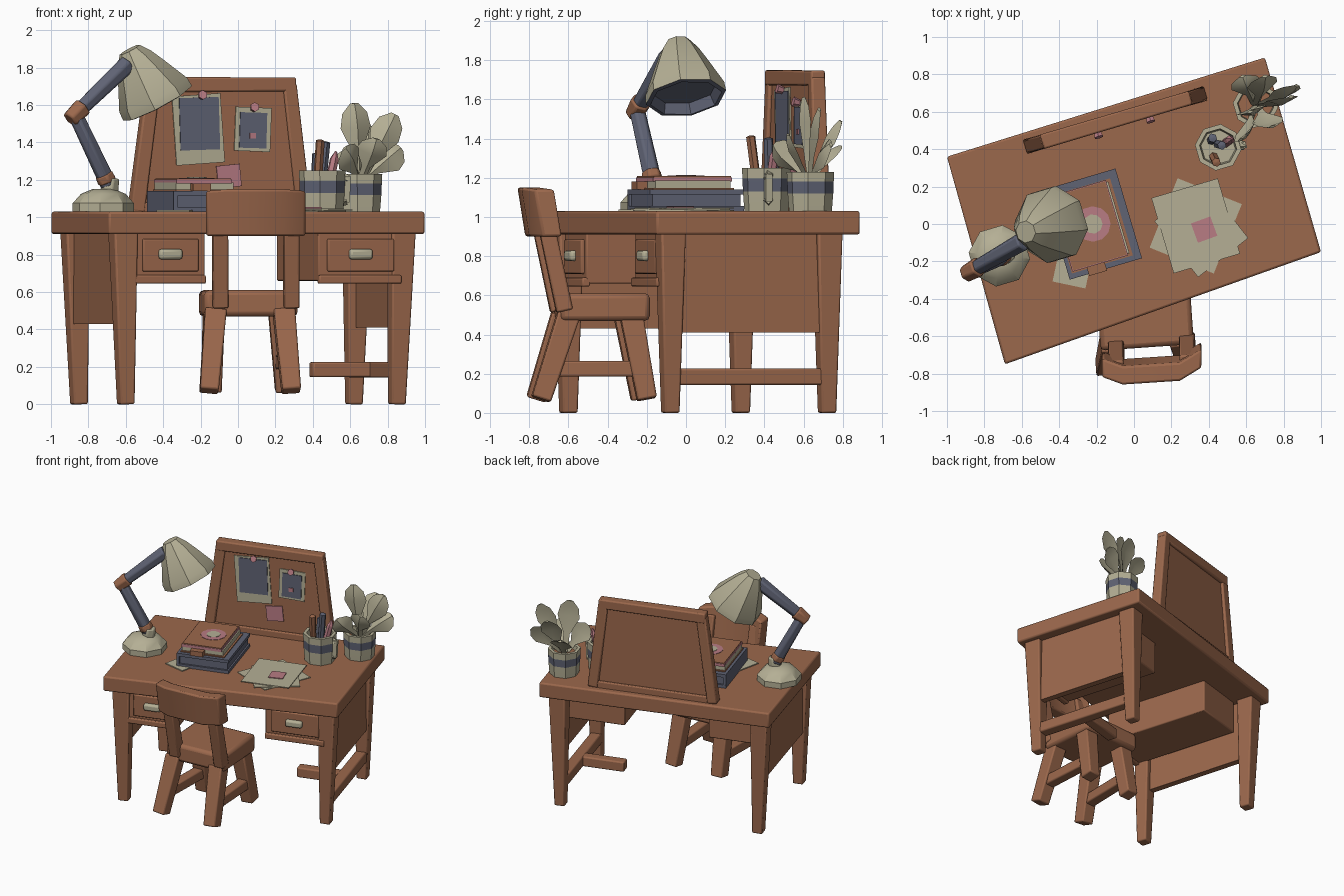
import bpy, bmesh, math
from mathutils import Vector as V

if "Cube" in bpy.data.objects:
    bpy.data.objects.remove(bpy.data.objects["Cube"])

def material(name, rgb):
    m = bpy.data.materials.new(name)
    m.diffuse_color = (*rgb, 1)
    m.use_nodes = True
    m.node_tree.nodes["Principled BSDF"].inputs["Base Color"].default_value = m.diffuse_color
    return m

BROWN = material("warm_brown_wood", (0.33, 0.138, 0.072))
CREAM = material("sage_cream", (0.46, 0.43, 0.30))
SLATE = material("slate_blue", (0.115, 0.125, 0.175))
PINK = material("dusty_pink", (0.48, 0.20, 0.23))

A = math.radians(16.5)
UX, VX = V((math.cos(A), math.sin(A), 0)), V((-math.sin(A), math.cos(A), 0))
Z = V((0, 0, 1))

def L(u, v, z):
    """Desk-aligned coordinates to world."""
    return V((0.0025, 0.0875, 0)) + UX * u + VX * v + Z * z

def loft(name, rings, mats, bevel=0.0):
    """Skin closed rings; mats is one material or one per section."""
    if not isinstance(mats, (list, tuple)):
        mats = [mats] * (len(rings) - 1)
    slots = list(dict.fromkeys(mats))
    bm = bmesh.new()
    rows = [[bm.verts.new(p) for p in r] for r in rings]
    n = len(rows[0])
    for k, m in enumerate(mats):
        for i in range(n):
            j = (i + 1) % n
            f = bm.faces.new((rows[k][i], rows[k][j], rows[k + 1][j], rows[k + 1][i]))
            f.material_index = slots.index(m)
    bm.faces.new(rows[0][::-1]).material_index = slots.index(mats[0])
    bm.faces.new(rows[-1]).material_index = slots.index(mats[-1])
    bmesh.ops.recalc_face_normals(bm, faces=bm.faces)
    me = bpy.data.meshes.new(name)
    bm.to_mesh(me)
    bm.free()
    for m in slots:
        me.materials.append(m)
    ob = bpy.data.objects.new(name, me)
    bpy.context.collection.objects.link(ob)
    if bevel:
        b = ob.modifiers.new("soft_edges", 'BEVEL')
        b.width, b.segments = bevel, 2
    return ob

def ring(c, d, r, n=8, ref=UX):
    """Regular polygon round axis d with flat sides facing ref."""
    d = V(d).normalized()
    x = (ref - d * ref.dot(d)).normalized()
    y = d.cross(x)
    a = [(i + 0.5) * math.tau / n for i in range(n)]
    return [V(c) + x * (r * math.cos(t)) + y * (r * math.sin(t)) for t in a]

def bar(name, a, b, sa, sb, mat=BROWN, n=4, ref=UX, bevel=0.01):
    """Tapered bar; sa and sb are widths across flats."""
    a, b = V(a), V(b)
    if abs((b - a).normalized().dot(ref)) > 0.95:
        ref = Z
    k = 0.5 / math.cos(math.pi / n)
    return loft(name, [ring(a, b - a, sa * k, n, ref), ring(b, b - a, sb * k, n, ref)], mat, bevel)

def box(name, u, v, z, mat=BROWN, bevel=0.008):
    q = [(u[0], v[0]), (u[1], v[0]), (u[1], v[1]), (u[0], v[1])]
    return loft(name, [[L(*p, h) for p in q] for h in z], mat, bevel)

def sheet(name, c, w, d, deg, z, t, mat, bevel=0.0):
    """Flat rectangle lying on the desk, in world coordinates."""
    x = V((math.cos(math.radians(deg)), math.sin(math.radians(deg)), 0))
    y = Z.cross(x)
    q = [V((*c, 0)) + x * w * i / 2 + y * d * j / 2 for i, j in ((-1, -1), (1, -1), (1, 1), (-1, 1))]
    return loft(name, [[p + Z * z for p in q], [p + Z * (z + t) for p in q]], mat, bevel)

def turned(name, c, axis, profile, mats, n=8):
    axis = V(axis).normalized()
    return loft(name, [ring(V(c) + axis * h, axis, r, n) for r, h in profile], mats)

# Desk top and legs
top = [(-0.69, -0.75), (1.0, -0.15), (0.70, 0.89), (-1.0, 0.36)]
loft("desk_top", [[V((x, y, z)) for x, y in top] for z in (0.91, 1.03)], BROWN, 0.012)
feet = {"front_left": (-0.60, -0.60), "front_right": (0.85, -0.08),
        "back_right": (0.62, 0.72), "back_left": (-0.85, 0.28)}
for n, (x, y) in feet.items():
    bar("desk_leg_" + n, (x, y, 0), (x * 1.025, y, 0.93), 0.08, 0.132)

# Side panels, side stretcher and its inward stub
for s, z0 in (("left", 0.43), ("right", 0.41)):
    p, q = V((*feet["front_" + s], 0)), V((*feet["back_" + s], 0))
    if s == "left":
        p, q = p - UX * 0.02, q - UX * 0.02
    else:
        p, q = p + UX * 0.02, q + UX * 0.02
    o = UX * 0.025
    loft(s + "_side_panel", [[e + Z * z for e in (p - o, p + o, q + o, q - o)] for z in (z0, 0.92)], BROWN)
bar("side_stretcher", (0.85, -0.08, 0.185), (0.62, 0.72, 0.185), 0.085, 0.085)
bar("stretcher_stub", (0.73, 0.32, 0.185), (0.39, 0.22, 0.185), 0.08, 0.08)

# Drawers: body, face, framing rails and pull
for s, u0, u1, v in (("left", -0.74, -0.34, -0.52), ("right", 0.31, 0.77, -0.455)):
    box(s + "_drawer_body", (u0, u1), (v, 0.33), (0.66, 0.92))
    box(s + "_drawer_face", (u0 + 0.05, u1 - 0.04), (v - 0.018, v + 0.02), (0.71, 0.885))
    box(s + "_drawer_rail", (u0, u1), (v - 0.022, v + 0.02), (0.645, 0.69))
    m = (u0 + u1) / 2
    box(s + "_drawer_pull", (m - 0.065, m + 0.065), (v - 0.045, v), (0.775, 0.83), CREAM, 0.015)

# Pinboard frame and panel
bl, br, tr, tl = (-0.43, 1.03), (0.50, 1.03), (0.42, 1.71), (-0.34, 1.71)
loft("pinboard_panel", [[L(u, v, z) for u, z in (bl, br, tr, tl)] for v in (0.458, 0.495)], BROWN)
for n, a, b in (("left", bl, tl), ("right", br, tr), ("top", tl, tr)):
    e = 0.035 if n == "top" else 0
    bar("pinboard_frame_" + n, L(a[0] - e, 0.478, a[1]), L(b[0] + e, 0.478, b[1]), 0.08, 0.075)
box("pinboard_frame_bottom", (-0.46, 0.53), (0.44, 0.515), (1.02, 1.08))

# Pinned pictures and note
def pinned(name, u, z, w, h, v, mat, tilt=0.0):
    q = [(i * w / 2, j * h / 2) for i, j in ((-1, -1), (1, -1), (1, 1), (-1, 1))]
    c, s = math.cos(tilt), math.sin(tilt)
    return loft(name, [[L(u + a * c - b * s, y, z + a * s + b * c) for a, b in q] for y in (v, v + 0.007)], mat)
pinned("large_picture_paper", -0.09, 1.47, 0.27, 0.37, 0.448, CREAM, 0.07)
pinned("large_picture_image", -0.085, 1.50, 0.22, 0.28, 0.442, SLATE, 0.03)
pinned("small_picture_paper", 0.214, 1.47, 0.20, 0.235, 0.448, CREAM, -0.04)
pinned("small_picture_image", 0.214, 1.465, 0.15, 0.19, 0.442, SLATE, -0.03)
pinned("small_picture_mark", 0.21, 1.435, 0.035, 0.03, 0.436, PINK)
pinned("pinned_note", 0.08, 1.22, 0.13, 0.12, 0.446, PINK, 0.1)
for u, z in ((-0.075, 1.645), (0.215, 1.58)):
    bar("push_pin", L(u, 0.45, z), L(u, 0.415, z + 0.01), 0.03, 0.045, PINK, 6, bevel=0)

# Desk lamp
turned("lamp_base", (-0.72, -0.17, 1.03), Z,
       [(0.165, 0), (0.165, 0.045), (0.12, 0.095), (0.06, 0.12)], CREAM)
shoulder, elbow, wrist = V((-0.69, -0.165, 1.17)), V((-0.87, -0.25, 1.55)), V((-0.62, -0.11, 1.80))
bar("lamp_neck", (-0.69, -0.165, 1.12), shoulder + V((0.01, 0, 0.04)), 0.09, 0.085, CREAM, 6)
bar("lamp_lower_arm", shoulder, elbow, 0.085, 0.075, SLATE, 6)
bar("lamp_upper_arm", elbow, wrist + V((0.03, 0.02, 0.02)), 0.075, 0.095, SLATE, 6)
d = (wrist - elbow).normalized()
bar("lamp_elbow", elbow - d * 0.045, elbow + d * 0.06, 0.085, 0.10, BROWN, 6)
d = (elbow - shoulder).normalized()
bar("lamp_lower_joint", shoulder + d * 0.02, shoulder + d * 0.07, 0.095, 0.09, BROWN, 6)
turned("lamp_shade", (-0.43, 0.0, 1.61), (-0.46, -0.13, 0.88),
       [(0.165, 0.05), (0.185, -0.005), (0.208, 0.0), (0.205, 0.05), (0.135, 0.20), (0.10, 0.27), (0.06, 0.325)],
       [SLATE, SLATE, CREAM, CREAM, CREAM, CREAM])

# Stack of books
sheet("loose_page_under_books", (-0.31, -0.15), 0.18, 0.36, -12, 1.03, 0.008, CREAM)
deg = 16.5
for i, z in enumerate((1.03, 1.115)):
    sheet(f"big_book_cover_{i}", (-0.22, 0.0), 0.40, 0.50, deg, z, 0.025, SLATE)
sheet("big_book_spine", (-0.405, -0.055), 0.02, 0.50, deg, 1.03, 0.11, SLATE)
sheet("big_book_pages", (-0.22, 0.0), 0.375, 0.47, deg, 1.05, 0.07, SLATE)
sheet("thin_book_cover", (-0.23, -0.01), 0.34, 0.43, deg, 1.14, 0.008, BROWN)
sheet("thin_book_pages", (-0.235, -0.01), 0.32, 0.40, deg, 1.145, 0.04, CREAM)
sheet("top_book_edge", (-0.24, -0.01), 0.31, 0.42, deg, 1.18, 0.022, PINK)
sheet("top_book_cover", (-0.24, -0.01), 0.30, 0.41, deg, 1.20, 0.008, BROWN)
sheet("book_ribbon", (-0.20, -0.235), 0.10, 0.06, deg, 1.14, 0.04, BROWN)
turned("cover_ring", (-0.22, 0.0, 1.205), Z, [(0.095, 0), (0.095, 0.006)], PINK, 12)
turned("cover_dot", (-0.22, 0.0, 1.207), Z, [(0.052, 0), (0.052, 0.007)], CREAM, 10)

# Loose papers and sticky note
for i, (c, w, h, r) in enumerate((((0.33, -0.01), 0.37, 0.40, -22), ((0.36, -0.03), 0.34, 0.38, 38),
                                  ((0.33, -0.01), 0.37, 0.42, 16.5))):
    sheet(f"loose_paper_{i}", c, w, h, r, 1.03 + i * 0.006, 0.006, CREAM)
sheet("sticky_note", (0.375, -0.03), 0.11, 0.11, 20, 1.048, 0.006, PINK)

# Pen mug and plant pot share a banded, hollow profile
def banded(name, c, r, h):
    turned(name, (*c, 1.03), Z,
           [(r * 0.9, 0), (r * 0.96, h * 0.45), (r * 0.98, h * 0.75), (r, h), (r * 0.8, h), (r * 0.74, h * 0.7)],
           [CREAM, SLATE, CREAM, CREAM, CREAM])
banded("pen_mug", (0.45, 0.41), 0.125, 0.22)
for a, b in (((0.55, 0.42, 1.22), (0.588, 0.42, 1.20)), ((0.583, 0.42, 1.22), (0.575, 0.42, 1.08)),
             ((0.58, 0.42, 1.09), (0.54, 0.42, 1.08))):
    bar("mug_handle", a, b, 0.035, 0.035, CREAM, 4, bevel=0)
for n, a, b, m in (("brown_pencil", (0.42, 0.37, 1.1), (0.44, 0.33, 1.41), BROWN),
                   ("slate_pen", (0.44, 0.43, 1.1), (0.47, 0.42, 1.40), SLATE),
                   ("second_slate_pen", (0.41, 0.44, 1.1), (0.42, 0.46, 1.34), SLATE),
                   ("pink_pencil", (0.47, 0.42, 1.1), (0.515, 0.45, 1.31), PINK)):
    a, b = V(a), V(b)
    bar(n, a, b, 0.042, 0.042, m, 6, bevel=0)
    bar(n + "_tip", b, b + (b - a) * (0.2 if m == PINK else 0.02), 0.042, 0.01, m, 6, bevel=0)
pot = V((0.65, 0.635, 1.0))
banded("plant_pot", pot[:2], 0.122, 0.20)
turned("pot_soil", pot + Z * 0.16, Z, [(0.1, 0), (0.1, 0.03)], BROWN)

# Broad angular leaves
for tip in ((0.62, 0.60, 1.61), (0.84, 0.68, 1.55), (0.87, 0.74, 1.37), (0.58, 0.79, 1.36),
            (0.57, 0.45, 1.37), (0.70, 0.79, 1.49), (0.74, 0.52, 1.42)):
    a = pot + Z * 0.18
    d = V(tip) - a
    side = d.cross(V((0.3, -1, 0.35))).normalized()
    nrm = side.cross(d).normalized()
    rows = [(0, 0.02, 0), (0.38, 0.024, 0.01), (0.70, 0.085, 0.02), (0.88, 0.07, 0.01), (1, 0.022, -0.005)]
    loft("leaf", [[a + d * t - side * w, a + d * t + nrm * (k + 0.014), a + d * t + side * w,
                   a + d * t + nrm * (k - 0.004)] for t, w, k in rows], CREAM)

# Chair seat, legs and side rails
C = math.radians(4)
CX = V((math.cos(C), math.sin(C), 0))
sheet("chair_seat", (0.055, -0.43), 0.50, 0.46, 4, 0.47, 0.14, BROWN, 0.025)
legs = {"rear_left": ((-0.155, -0.765), (-0.12, -0.63)), "rear_right": ((0.285, -0.74), (0.245, -0.60)),
        "near_left": ((-0.14, -0.23), (-0.13, -0.31)), "near_right": ((0.25, -0.20), (0.22, -0.28))}
for n, (f, t) in legs.items():
    bar("chair_leg_" + n, (*f, 0.07), (*t, 0.50), 0.10, 0.115, ref=CX)
for x0, x1 in ((-0.145, -0.135), (0.265, 0.24)):
    bar("chair_side_rail", (x0, -0.69, 0.225), (x1, -0.25, 0.225), 0.08, 0.08, ref=CX)

# Chair posts and bowed back rest
for x, y in ((-0.095, -0.68), (0.285, -0.65)):
    bar("chair_post", (x, y + 0.03, 0.52), (x, y - 0.09, 1.08), 0.085, 0.08, ref=CX)
rows = []
for x, y in ((-0.17, -0.755), (-0.06, -0.795), (0.245, -0.775), (0.36, -0.705)):
    rows.append([V((x, y + o + (0.025 if z < 1 else -0.015), z + (0.01 if abs(x - 0.1) < 0.2 and z > 1 else 0)))
                 for o, z in ((-0.05, 0.90), (0.05, 0.90), (0.05, 1.14), (-0.05, 1.14))])
loft("chair_back_rest", rows, BROWN, 0.012)

# Smooth shading with sharp edges kept
for o in bpy.context.collection.objects:
    o.select_set(True)
    bpy.context.view_layer.objects.active = o
bpy.ops.object.shade_smooth_by_angle(angle=math.radians(32))
